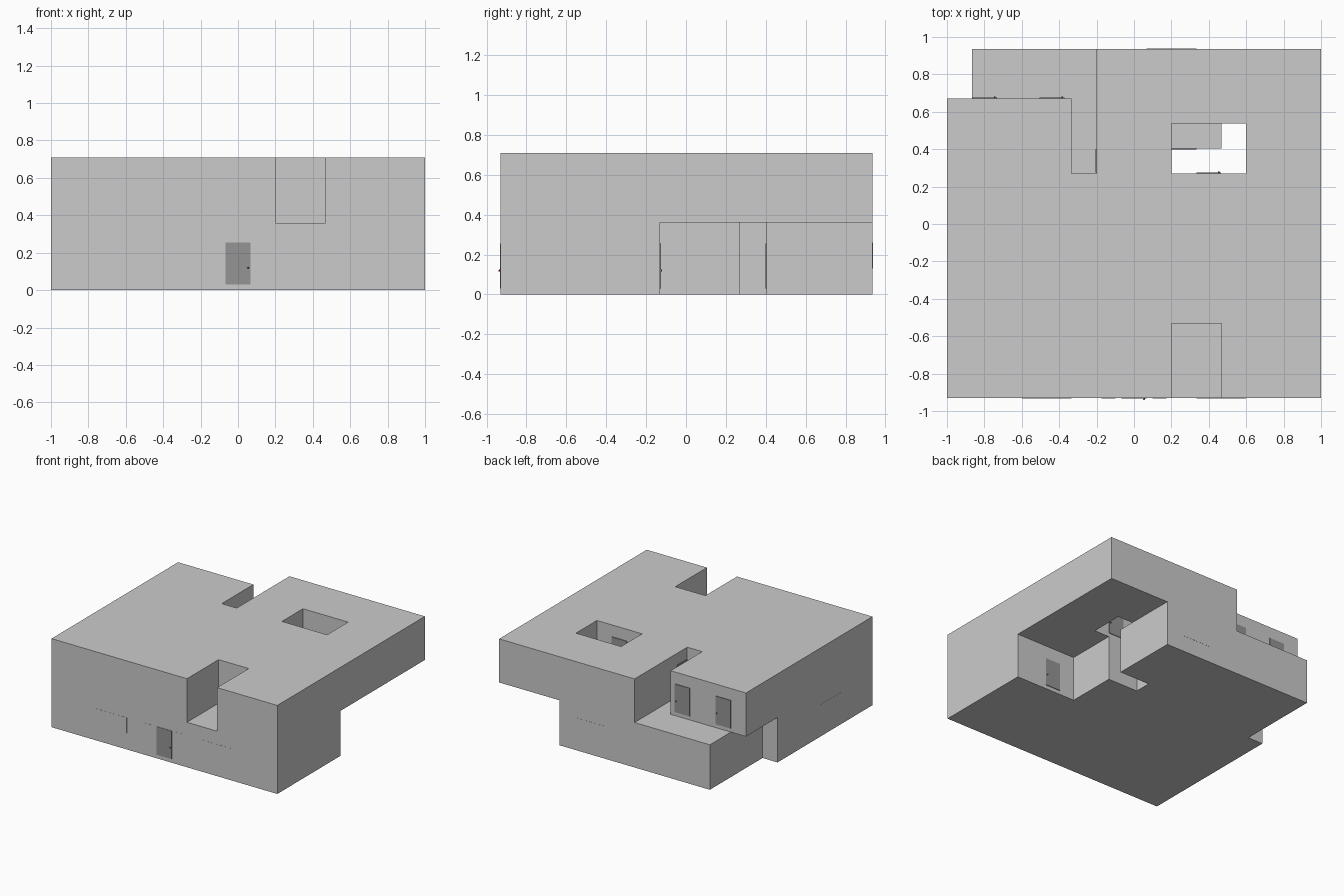
import bpy, bmesh
from mathutils import Matrix, Vector

if "Cube" in bpy.data.objects:
    bpy.data.objects.remove(bpy.data.objects["Cube"])

XS = [-1, -.867, -.333, -.2, .2, .467, .6, 1]
YS = [-.931, -.531, -.131, .27, .403, .536, .67, .936]
ZS = [0, .36, .709]
dark = bpy.data.materials.new("door_grey")
dark.diffuse_color = (.3, .3, .3, 1)
dark.use_nodes = True
dark.node_tree.nodes["Principled BSDF"].inputs["Base Color"].default_value = dark.diffuse_color
red = bpy.data.materials.new("knob_red")
red.diffuse_color = (.6, .02, .02, 1)
red.use_nodes = True
red.node_tree.nodes["Principled BSDF"].inputs["Base Color"].default_value = red.diffuse_color

# open areas per storey: x0, x1, y0, y1
OPEN = [
    [(-1, -.867, .27, 1), (.467, 1, -.131, 1), (.2, .467, .27, .403)],   # ground floor
    [(-1, -.2, .67, 1), (-.333, -.2, .27, .67),                          # rear terrace
     (.2, .6, .27, .536), (.2, .467, -1, -.531)],                        # light well, balcony
]


def solid(i, j, k):
    if not (0 <= i < len(XS) - 1 and 0 <= j < len(YS) - 1 and 0 <= k < 2):
        return False
    x, y = (XS[i] + XS[i + 1]) / 2, (YS[j] + YS[j + 1]) / 2
    return not any(a < x < b and c < y < d for a, b, c, d in OPEN[k])


def finish(bm, name, mat=None):
    me = bpy.data.meshes.new(name)
    bm.to_mesh(me)
    bm.free()
    ob = bpy.data.objects.new(name, me)
    bpy.context.collection.objects.link(ob)
    if mat:
        me.materials.append(mat)
    return ob


# house shell: faces only where a solid bay meets open air
bm = bmesh.new()
for i in range(len(XS) - 1):
    for j in range(len(YS) - 1):
        for k in range(2):
            if not solid(i, j, k):
                continue
            for ax in range(3):
                for s in (0, 1):
                    n = [i, j, k]
                    n[ax] += 2 * s - 1
                    if solid(*n):
                        continue
                    quad = []
                    for u, v in ((0, 0), (1, 0), (1, 1), (0, 1)):
                        p = [i, j, k]
                        p[ax] += s
                        p[(ax + 1) % 3] += u
                        p[(ax + 2) % 3] += v
                        quad.append(bm.verts.new((XS[p[0]], YS[p[1]], ZS[p[2]])))
                    bm.faces.new(quad if s else quad[::-1])
bmesh.ops.remove_doubles(bm, verts=bm.verts, dist=1e-4)
finish(bm, "house_shell")


def box(name, lo, hi, mat=None):
    lo, hi = Vector(lo), Vector(hi)
    bm = bmesh.new()
    bmesh.ops.create_cube(bm, size=1, matrix=Matrix.Translation((lo + hi) / 2)
                          @ Matrix.Diagonal((*(hi - lo), 1)))
    return finish(bm, name, mat)


def door_y(name, x, y, side, z, knob=True):
    """Door on a wall facing side * y, starting at x."""
    a, b = sorted((y - .001 * side, y + .005 * side))
    box(name, (x, a, z + .03), (x + .133, b, z + .255), dark)
    if knob:
        bm = bmesh.new()
        bmesh.ops.create_uvsphere(bm, u_segments=8, v_segments=6, radius=.005,
                                  matrix=Matrix.Translation((x + .121, y + .007 * side, z + .12)))
        finish(bm, name + "_knob", red)


# doors
door_y("front_door", -.067, -.929, -1, 0)
door_y("side_porch_door", .6, -.131, 1, 0)
door_y("passage_door", .2, .403, -1, 0, knob=False)
door_y("light_well_door", .333, .27, 1, .36)
door_y("terrace_door_left", -.866, .67, 1, .36)
door_y("terrace_door_right", -.505, .67, 1, .36)
box("terrace_side_door", (-.205, .275, .39), (-.199, .4, .615), dark)

# windows, almost flush with the walls
for n, (x0, x1) in enumerate([(-.6, -.333), (-.175, -.1), (.1, .175), (.333, .6)]):
    box(f"front_window_{n}", (x0, -.932, .13), (x1, -.93, .255))
box("back_window", (.067, .935, .13), (.333, .937, .26))
box("left_window", (-1.001, -.53, .13), (-.999, -.265, .255))
